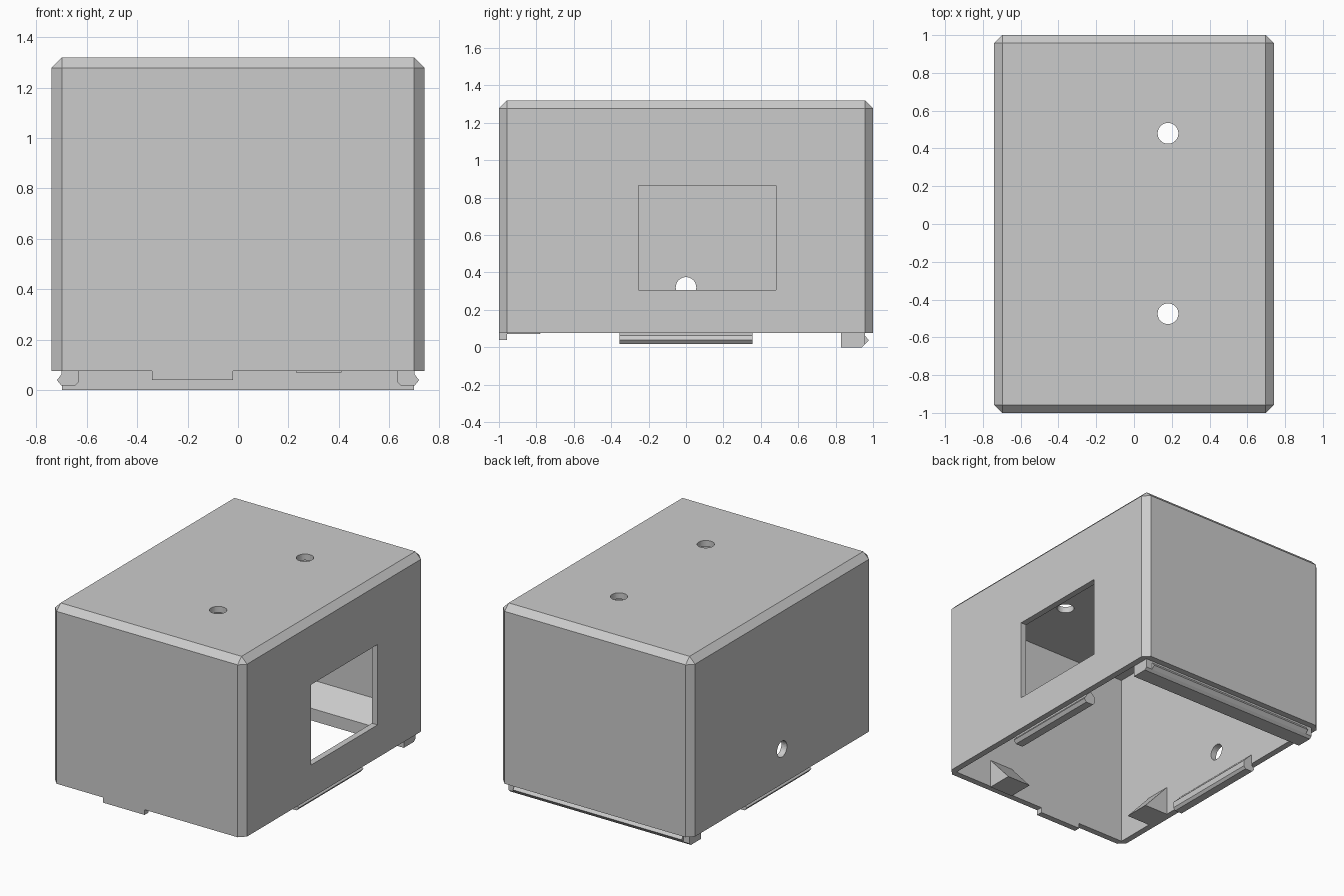
import bpy, bmesh
from mathutils import Matrix, Vector

cube = bpy.data.objects.get("Cube")
if cube:
    bpy.data.objects.remove(cube, do_unlink=True)

W, D, TOP, RIM = 0.74, 1.0, 1.32, 0.076   # half width, half depth, roof, lower rim
WALL = 0.043
IX, IY = W - WALL, D - WALL               # inner wall faces

grey = bpy.data.materials.new("plain grey")
grey.use_nodes = True
colour = (0.6, 0.6, 0.6, 1)
grey.diffuse_color = colour
grey.node_tree.nodes["Principled BSDF"].inputs["Base Color"].default_value = colour


def finish(bm, name):
    bmesh.ops.recalc_face_normals(bm, faces=bm.faces)
    mesh = bpy.data.meshes.new(name)
    bm.to_mesh(mesh)
    bm.free()
    mesh.materials.append(grey)
    obj = bpy.data.objects.new(name, mesh)
    bpy.context.collection.objects.link(obj)
    return obj


def block(name, lo, hi, chamfer=0):
    """Box between two corners; chamfer cuts every edge except the lower ones."""
    lo, hi = Vector(lo), Vector(hi)
    bm = bmesh.new()
    bmesh.ops.create_cube(bm, size=1)
    bmesh.ops.scale(bm, vec=hi - lo, verts=bm.verts)
    bmesh.ops.translate(bm, vec=(lo + hi) / 2, verts=bm.verts)
    if chamfer:
        edges = [e for e in bm.edges if max(v.co.z for v in e.verts) > hi.z - 0.01]
        bmesh.ops.bevel(bm, geom=edges, offset=chamfer, segments=1, affect='EDGES')
    return finish(bm, name)


def drill(name, centre, axis):
    """Round cutter along x or z."""
    bm = bmesh.new()
    bmesh.ops.create_cone(bm, cap_ends=True, segments=32, radius1=0.055,
                          radius2=0.055, depth=0.3)
    if axis == 'x':
        bmesh.ops.rotate(bm, verts=bm.verts, matrix=Matrix.Rotation(1.5707963, 3, 'Y'))
    bmesh.ops.translate(bm, vec=centre, verts=bm.verts)
    return finish(bm, name)


def prism(name, profile, axis, lo, hi):
    """Extrude a (side, height) profile along x or y."""
    bm = bmesh.new()
    rings = [[bm.verts.new((t, u, z) if axis == 'x' else (u, t, z)) for u, z in profile]
             for t in (lo, hi)]
    n = len(profile)
    for r in rings:
        bm.faces.new(r)
    for i in range(n):
        j = (i + 1) % n
        bm.faces.new((rings[0][i], rings[0][j], rings[1][j], rings[1][i]))
    return finish(bm, name)


# Hollow housing: chamfered shell, window in one side, cable hole, two roof holes
housing = block("housing", (-W, -D, RIM), (W, D, TOP), WALL)
cutters = [
    block("cavity_cutter", (-IX, -IY, -0.2), (IX, IY, TOP - WALL)),
    block("window_cutter", (IX - 0.1, -0.255, 0.305), (W + 0.1, 0.48, 0.865)),
    drill("cable_hole_cutter", (-W, 0, 0.32), 'x'),
    drill("front_roof_hole_cutter", (0.18, -0.475, TOP), 'z'),
    drill("rear_roof_hole_cutter", (0.18, 0.48, TOP), 'z'),
]
for c in cutters:
    c.hide_render = True
    mod = housing.modifiers.new(c.name, 'BOOLEAN')
    mod.operation, mod.solver, mod.object = 'DIFFERENCE', 'EXACT', c
graph = bpy.context.evaluated_depsgraph_get()
cut_mesh = bpy.data.meshes.new_from_object(housing.evaluated_get(graph))
housing.modifiers.clear()
housing.data = cut_mesh
for c in cutters:
    bpy.data.objects.remove(c, do_unlink=True)

# Side snap clips with an outward ridge and a sloped top
clip = [(0.63, RIM), (0.63, 0.035), (0.645, 0.018), (0.70, 0.018), (0.718, 0.04),
        (0.70, 0.063), (0.70, 0.146)]
for side, s in (("left", 1), ("right", -1)):
    prism(side + "_snap_clip", [(s * u, z) for u, z in clip], 'y', -0.355, 0.355)

# Rear lip with a sloped top, and its snap ridge
prism("rear_lip", [(0.83, 0.085), (0.83, 0), (0.94, 0), (IY, 0.015), (IY, 0.212)],
      'x', -IX, IX)
prism("rear_snap_ridge", [(0.94, 0.012), (IY, 0.015), (0.977, 0.037), (IY, 0.063), (0.94, 0.063)],
      'x', -0.65, 0.65)

# Wedge brackets on the front and right walls
def wedge(wall, base):
    return [(wall, base), (wall + 0.18, base), (wall, base + 0.2)]

prism("front_bracket", wedge(-IY, 0.07), 'x', 0.23, 0.41)
prism("right_bracket", wedge(-IX, RIM), 'y', -0.68, -0.50)

# Locating tab under the front wall
block("front_tab", (-0.34, -D, 0.04), (-0.02, -IY, RIM))
